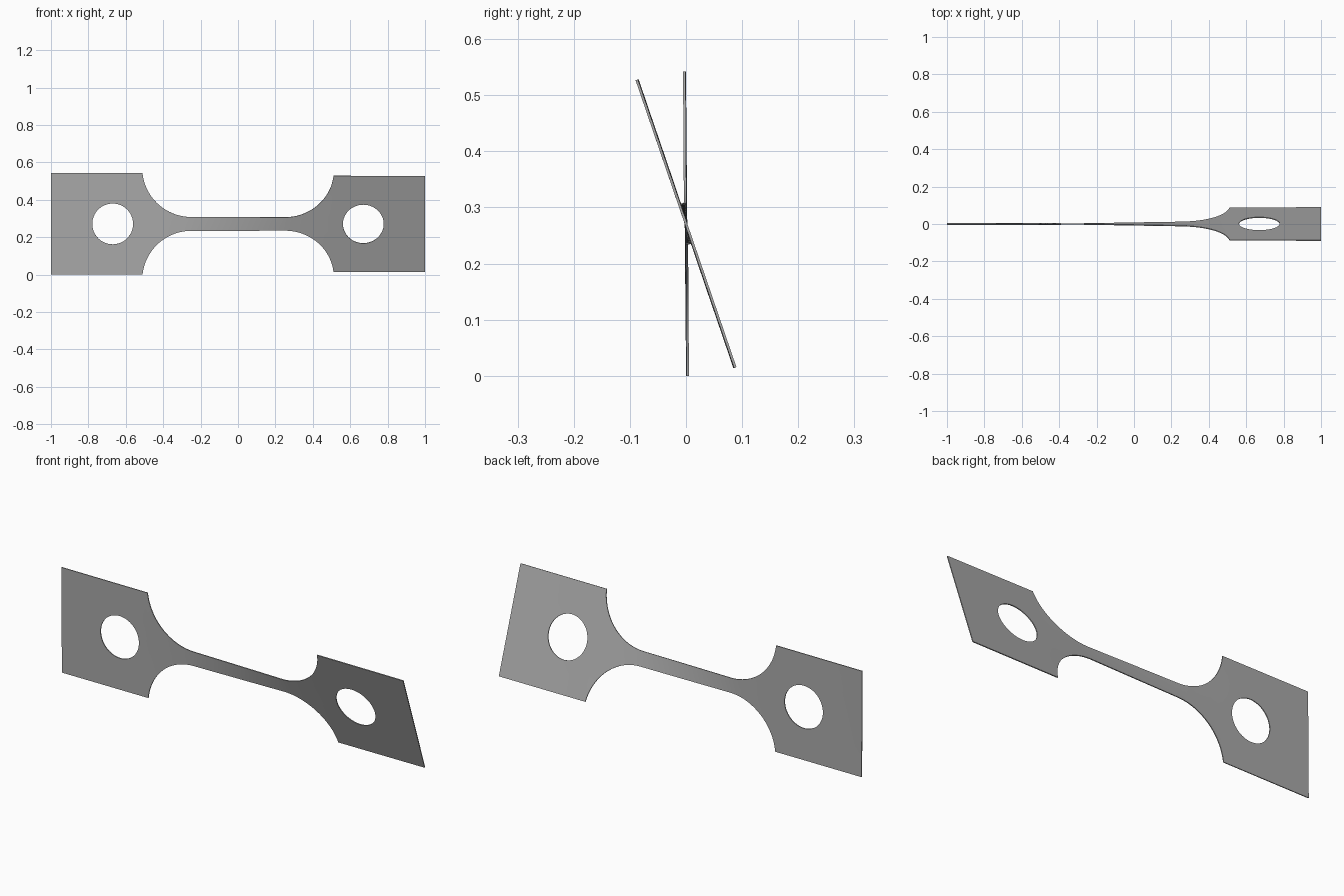
import bpy, bmesh, math
from mathutils import Vector

cube = bpy.data.objects.get("Cube")
if cube:
    bpy.data.objects.remove(cube)

MID_Z = 0.271                    # height of the long axis
HALF_W, WAIST = 0.271, 0.037     # half widths of grip and gauge
FILLET_R, FILLET_X = 0.262, 0.25
HOLE_X, HOLE_R = 0.67, 0.109
THICK = 0.0045

steel = bpy.data.materials.new("grey steel")
steel.use_nodes = True
colour = (0.4, 0.4, 0.4, 1)
steel.diffuse_color = colour
steel.node_tree.nodes["Principled BSDF"].inputs["Base Color"].default_value = colour


def arc(cx, cz, r, start, end, steps):
    return [(cx + r * math.cos(start + (end - start) * i / steps),
             cz + r * math.sin(start + (end - start) * i / steps))
            for i in range(steps + 1)]


def add_loop(bm, points):
    verts = [bm.verts.new((x, 0, z)) for x, z in points]
    for a, b in zip(verts, verts[1:] + verts[:1]):
        bm.edges.new((a, b))


def twist_angle(x):
    # Nearly all of the twist happens along the narrow gauge
    keys = [(-1, 0.5), (-0.5, 0.7), (-0.3, 1.8), (0.3, 17.6), (0.5, 18.6), (1, 18.9)]
    for (x0, a0), (x1, a1) in zip(keys, keys[1:]):
        if x <= x1:
            return math.radians(a0 + (a1 - a0) * (x - x0) / (x1 - x0))
    return math.radians(keys[-1][1])


# Outline: one quarter, mirrored into the other three
cz = WAIST + FILLET_R
end_angle = math.asin((HALF_W - cz) / FILLET_R)
quarter = arc(FILLET_X, cz, FILLET_R, -math.pi / 2, end_angle, 28) + [(1, HALF_W)]
right = [(x, -z) for x, z in quarter] + quarter[::-1]
outline = right + [(-x, -z) for x, z in right]

bm = bmesh.new()
add_loop(bm, outline)
for side in (-1, 1):
    add_loop(bm, arc(side * HOLE_X, 0, HOLE_R, 0, math.tau, 64)[:-1])
bmesh.ops.triangle_fill(bm, edges=bm.edges[:], use_beauty=True, normal=(0, -1, 0))

# Cross cuts so that the plate can twist smoothly
for i in range(-24, 25):
    bmesh.ops.bisect_plane(bm, geom=bm.verts[:] + bm.edges[:] + bm.faces[:],
                           plane_co=Vector((i * 0.04, 0, 0)), plane_no=Vector((1, 0, 0)),
                           dist=0.0005)
bmesh.ops.triangulate(bm, faces=bm.faces[:])
bmesh.ops.recalc_face_normals(bm, faces=bm.faces[:])

# Twist about the long axis
for v in bm.verts:
    a, r = twist_angle(v.co.x), v.co.z
    v.co.y = -r * math.sin(a)
    v.co.z = MID_Z + r * math.cos(a)

mesh = bpy.data.meshes.new("twisted_plate")
bm.to_mesh(mesh)
bm.free()
plate = bpy.data.objects.new("twisted_plate", mesh)
bpy.context.collection.objects.link(plate)
mesh.materials.append(steel)

# Sheet thickness
solid = plate.modifiers.new("thickness", 'SOLIDIFY')
solid.thickness = THICK
solid.offset = 0

bpy.context.view_layer.objects.active = plate
plate.select_set(True)
bpy.ops.object.modifier_apply(modifier=solid.name)
bpy.ops.object.shade_smooth_by_angle(angle=math.radians(30))
